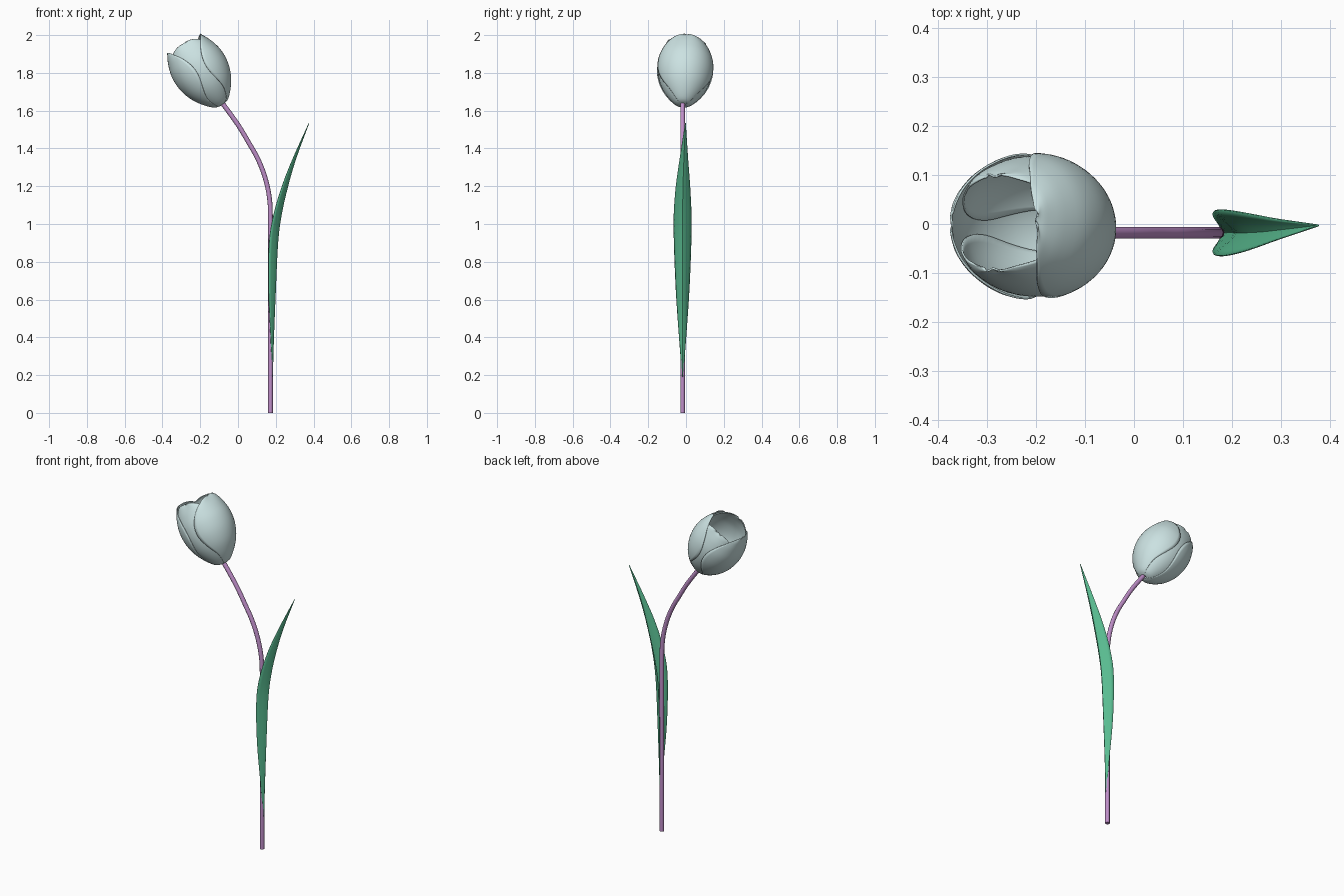
import bpy, math
from mathutils import Vector, Matrix

if "Cube" in bpy.data.objects:
    bpy.data.objects.remove(bpy.data.objects["Cube"])


def smooth_path(pts, steps):
    """Catmull-Rom resampling of a list of equal-length tuples."""
    p = [Vector(q) for q in pts]
    p = [2 * p[0] - p[1]] + p + [2 * p[-1] - p[-2]]
    out = []
    for i in range(1, len(p) - 2):
        a, b, c, d = p[i - 1:i + 3]
        for k in range(steps):
            t = k / steps
            out.append(0.5 * (2 * b + (c - a) * t + (2 * a - 5 * b + 4 * c - d) * t * t
                              + (3 * b - a - 3 * c + d) * t ** 3))
    return out + [p[-2]]


def material(name, rgb):
    m = bpy.data.materials.new(name)
    m.diffuse_color = (*rgb, 1)
    m.use_nodes = True
    m.node_tree.nodes["Principled BSDF"].inputs["Base Color"].default_value = m.diffuse_color
    return m


def finish(ob, mat, angle):
    ob.data.materials.clear()
    ob.data.materials.append(mat)
    bpy.ops.object.select_all(action='DESELECT')
    ob.select_set(True)
    bpy.context.view_layer.objects.active = ob
    bpy.ops.object.shade_smooth_by_angle(angle=math.radians(angle))


def sheet(name, rows, mat, thickness, angle):
    """Thin surface from a grid of points."""
    n = len(rows[0])
    faces = [(j * n + i, j * n + i + 1, (j + 1) * n + i + 1, (j + 1) * n + i)
             for j in range(len(rows) - 1) for i in range(n - 1)]
    me = bpy.data.meshes.new(name)
    me.from_pydata([tuple(v) for r in rows for v in r], [], faces)
    ob = bpy.data.objects.new(name, me)
    bpy.context.collection.objects.link(ob)
    finish(ob, mat, angle)
    s = ob.modifiers.new("thickness", 'SOLIDIFY')
    s.thickness = thickness
    s.offset = 0
    return ob


petal_mat = material("petal", (0.60, 0.76, 0.76))
stem_mat = material("stem", (0.52, 0.27, 0.58))
leaf_mat = material("leaf", (0.10, 0.50, 0.28))

# Stem: straight below, bending over to the flower
path = smooth_path([(.172, -.018, 0), (.172, -.018, .5), (.172, -.018, 1.0), (.166, -.018, 1.14),
                    (.142, -.018, 1.25), (.105, -.018, 1.345), (.06, -.018, 1.425),
                    (0, -.018, 1.525), (-.09, -.018, 1.65)], 6)
cu = bpy.data.curves.new("stem", 'CURVE')
cu.dimensions = '3D'
cu.bevel_depth = 0.0125
cu.bevel_resolution = 3
cu.use_fill_caps = True
sp = cu.splines.new('POLY')
sp.points.add(len(path) - 1)
for pt, co in zip(sp.points, path):
    pt.co = (*co, 1)
stem = bpy.data.objects.new("stem", cu)
bpy.context.collection.objects.link(stem)
bpy.context.view_layer.objects.active = stem
stem.select_set(True)
bpy.ops.object.convert(target='MESH')
finish(bpy.context.object, stem_mat, 40)

# Flower frame: z runs along the tilted bloom axis
az = Vector((-.53, .05, .848)).normalized()
ay = az.cross(Vector((.848, 0, .53))).normalized()
ax = ay.cross(az)
frame = Matrix((ax, ay, az)).transposed()
base = Vector((-.085, -.016, 1.632))

# Petals: (height, radius, half angle in degrees)
profile = smooth_path([(0, .012, 50), (.012, .045, 50), (.06, .09, 58), (.12, .126, 72),
                       (.19, .146, 81), (.26, .147, 79), (.32, .132, 66), (.36, .115, 46),
                       (.376, .105, 30), (.382, .101, 12)], 4)


def petal(name, turn, scale_r, scale_h, wide, wave):
    rows = []
    for h, r, half in profile:
        row = []
        for i in range(25):
            w = i / 12 - 1
            a = math.radians(turn + w * half * wide)
            ripple = wave * math.sin(5 * w + turn) * (h / .38) ** 3
            rr = r * scale_r + ripple
            row.append(base + frame @ Vector((rr * math.cos(a), rr * math.sin(a), h * scale_h)))
        rows.append(row)
    sheet(name, rows, petal_mat, .004, 50)


petal("outer_petal_right", 6, 1.0, .985, 1.0, .003)
petal("outer_petal_left", 180, 1.0, 1.0, 1.0, .002)
petal("inner_petal_front", 268, .955, .99, 1.0, .003)
petal("inner_petal_back", 93, .955, .98, 1.0, .003)

# Leaf: (z, midrib x, midrib y, half width, fold depth toward the stem)
leaf = smooth_path([(.19, .183, -.018, .002, .001), (.4, .189, -.018, .018, .016),
                    (.65, .199, -.018, .035, .037), (.9, .211, -.018, .045, .046),
                    (1.05, .230, -.018, .046, .041), (1.2, .264, -.016, .037, .031),
                    (1.35, .308, -.011, .021, .016), (1.535, .376, -.003, .001, 0)], 4)
sheet("leaf", [[(x - d * abs(w) ** 1.3, y + hw * w, z)
                for w in (-1, -.75, -.5, -.25, 0, .25, .5, .75, 1)]
               for z, x, y, hw, d in leaf], leaf_mat, .003, 30)
